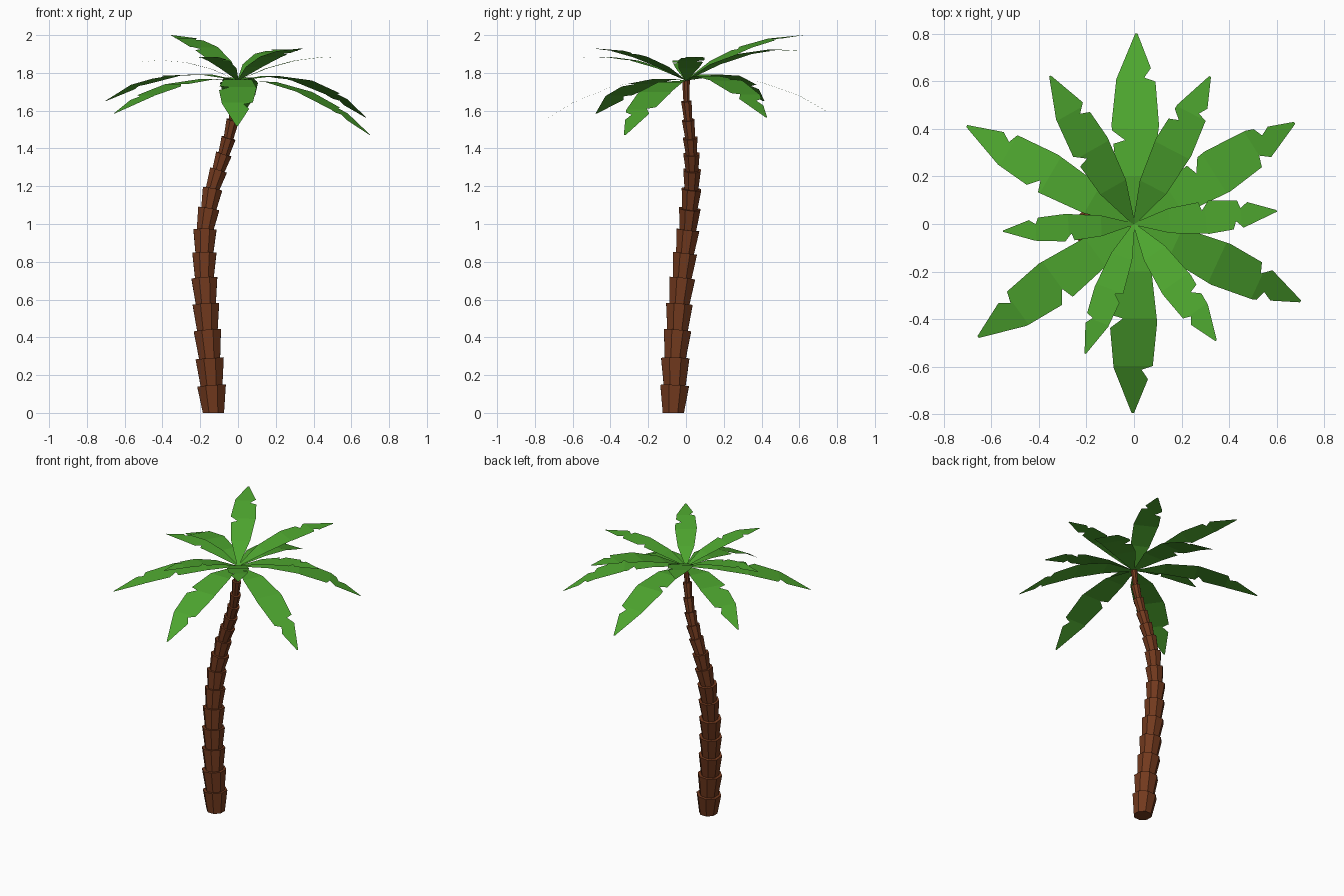
import bpy, bmesh, math
from mathutils import Vector

if "Cube" in bpy.data.objects:
    bpy.data.objects.remove(bpy.data.objects["Cube"])


def material(name, color):
    m = bpy.data.materials.new(name)
    m.diffuse_color = color
    m.use_nodes = True
    m.node_tree.nodes["Principled BSDF"].inputs["Base Color"].default_value = m.diffuse_color
    return m


def add_object(name, bm, mat):
    me = bpy.data.meshes.new(name)
    bm.normal_update()
    bm.to_mesh(me)
    bm.free()
    ob = bpy.data.objects.new(name, me)
    me.materials.append(mat)
    bpy.context.collection.objects.link(ob)
    return ob


def interp(table, t):
    for (t0, v0), (t1, v1) in zip(table, table[1:]):
        if t <= t1:
            return v0 + (v1 - v0) * (t - t0) / (t1 - t0)
    return table[-1][1]


bark = material("bark", (0.17, 0.042, 0.013, 1))
green = material("leaf_green", (0.075, 0.38, 0.028, 1))

# Trunk: stacked flaring frustums along a curved path (x, y, z, lip radius)
PATH = [(-.13, -.067, 0, .08), (-.14, -.06, .143, .082), (-.15, -.057, .288, .081),
        (-.162, -.045, .435, .078), (-.17, -.035, .575, .076), (-.178, -.02, .712, .074),
        (-.178, -.005, .845, .069), (-.175, .01, .968, .066), (-.155, .02, 1.08, .061),
        (-.135, .029, 1.185, .056), (-.103, .032, 1.285, .05), (-.075, .029, 1.37, .046),
        (-.05, .022, 1.455, .041), (-.028, .012, 1.55, .036), (-.012, .002, 1.65, .03),
        (0, 0, 1.76, .022)]
SIDES = 8


def ring(bm, center, normal, radius):
    q = Vector((0, 0, 1)).rotation_difference(normal)
    pts = []
    for i in range(SIDES):
        a = 2 * math.pi * (i + 0.5) / SIDES
        pts.append(bm.verts.new(center + q @ Vector((radius * math.cos(a), radius * math.sin(a), 0))))
    return pts


bm = bmesh.new()
for i, (a, b) in enumerate(zip(PATH, PATH[1:])):
    p, q = Vector(a[:3]), Vector(b[:3])
    axis = (q - p).normalized()
    if i == 0:
        low = ring(bm, p, Vector((0, 0, 1)), b[3] * 0.74)
    else:
        low = ring(bm, p - axis * 0.008, axis, b[3] * 0.76)
    top = ring(bm, q, axis, b[3])
    for k in range(SIDES):
        n = (k + 1) % SIDES
        bm.faces.new((low[k], low[n], top[n], top[k]))
    bm.faces.new(top)
    bm.faces.new(low[::-1])
add_object("trunk", bm, bark)

# Leaves: tip x, y, z, height halfway, half width, torn notches on left and right
LEAVES = [
    (.01, .80, 1.565, 1.75, .10, [.44], [.77]),
    (.32, .62, 1.915, 1.90, .083, [.68], [.77]),
    (.675, .425, 1.565, 1.76, .10, [.42, .82], [.75]),
    (.60, .055, 1.88, 1.865, .07, [.48, .75], [.71]),
    (.70, -.325, 1.47, 1.70, .095, [.74], [.80]),
    (.345, -.49, 1.93, 1.885, .072, [.62], [.76]),
    (-.005, -.795, 1.52, 1.725, .10, [.77], [.50]),
    (-.205, -.545, 1.88, 1.865, .062, [.52], [.74]),
    (-.655, -.475, 1.585, 1.74, .10, [.50], [.76]),
    (-.55, -.03, 1.855, 1.855, .058, [.48], [.75]),
    (-.703, .412, 1.65, 1.785, .09, [.53], [.77]),
    (-.353, .622, 2.0, 1.935, .083, [.47], [.72]),
]
OUTLINE = [(0, .06), (.25, .75), (.52, 1), (.76, .82), (1, .05)]
BASE_Z = 1.76


def side_profile(notches):
    pts = [p for p in OUTLINE if all(not -.02 < p[0] - n < .05 for n in notches)]
    for n in notches:
        w = interp(OUTLINE, n)
        pts += [(n - .02, interp(OUTLINE, n - .02)), (n, w * .45), (n + .05, interp(OUTLINE, n + .05))]
    return sorted(pts)


for idx, (x, y, zt, zm, width, left, right) in enumerate(LEAVES):
    perp = Vector((-y, x, 0)).normalized()
    # bend curve through the base, the middle and the tip, in four straight pieces
    c2 = 2 * (BASE_Z + zt - 2 * zm)
    c1 = zt - BASE_Z - c2
    bend = [(k / 4, BASE_Z + c1 * k / 4 + c2 * (k / 4) ** 2) for k in range(5)]
    lp, rp = side_profile(left), side_profile(right)
    stations = sorted({round(p[0], 4) for p in lp + rp + bend})
    bm = bmesh.new()
    prev = None
    for t in stations:
        c = Vector((x * t, y * t, interp(bend, t)))
        row = [bm.verts.new(c + perp * width * interp(lp, t)), bm.verts.new(c),
               bm.verts.new(c - perp * width * interp(rp, t))]
        if prev:
            for k in range(2):
                bm.faces.new((prev[k], prev[k + 1], row[k + 1], row[k]))
        prev = row
    add_object(f"palm_leaf_{idx + 1}", bm, green)
